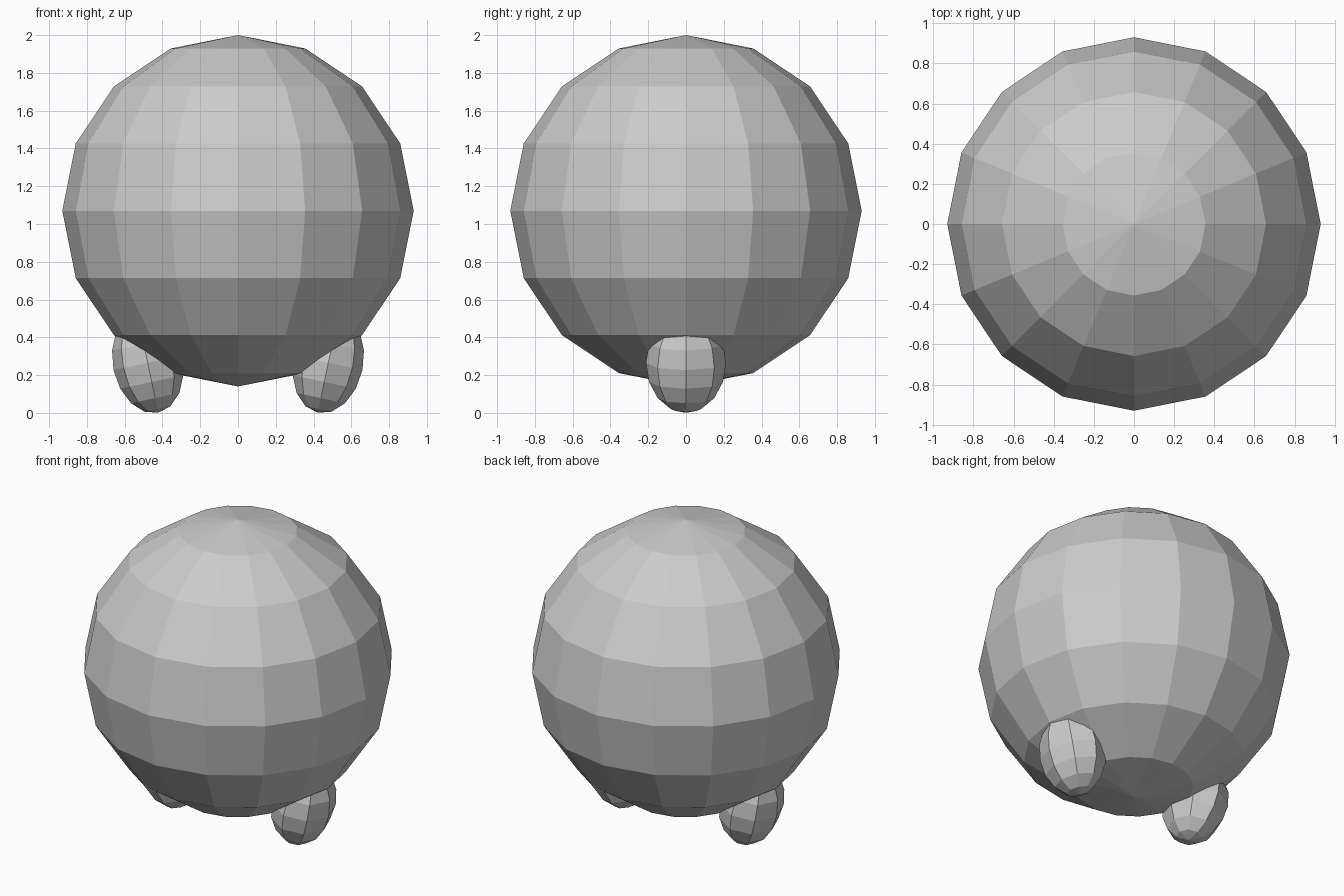
import bpy
import math

if "Cube" in bpy.data.objects:
    bpy.data.objects.remove(bpy.data.objects["Cube"])


def ball(name, segments, rings, location, scale, tilt=0.0):
    """Flat-faced UV sphere, stretched and leaned about the y axis."""
    bpy.ops.mesh.primitive_uv_sphere_add(
        segments=segments, ring_count=rings, radius=1.0,
        location=location, rotation=(0, tilt, 0))
    obj = bpy.context.object
    obj.name = name
    obj.scale = scale
    bpy.ops.object.transform_apply(location=False, rotation=True, scale=True)
    return obj


# Round body
ball("body", 16, 8, (0, 0, 1.07), (0.93, 0.93, 0.93))

# Two stubby feet, their tips leaning inwards
for side, name in ((1, "right_foot"), (-1, "left_foot")):
    ball(name, 8, 8, (side * 0.478, 0, 0.265), (0.185, 0.212, 0.27),
         side * math.radians(12))
